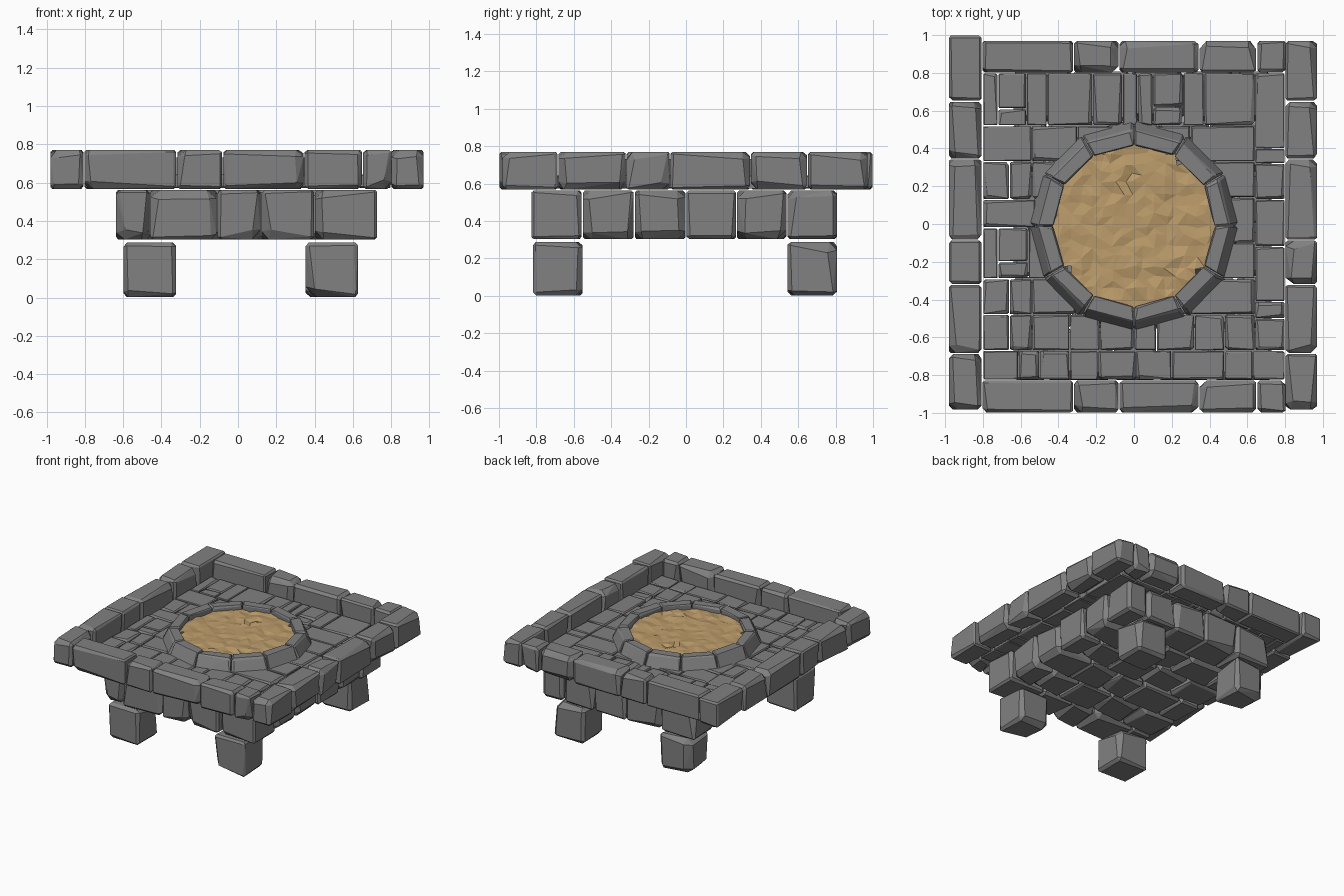
import bpy, bmesh, math, random
from itertools import product

if "Cube" in bpy.data.objects:
    bpy.data.objects.remove(bpy.data.objects["Cube"])
random.seed(7)


def material(name, rgb):
    m = bpy.data.materials.new(name)
    m.diffuse_color = (*rgb, 1)
    m.use_nodes = True
    m.node_tree.nodes["Principled BSDF"].inputs["Base Color"].default_value = m.diffuse_color
    return m


STONE = material("grey stone", (0.22, 0.22, 0.22))
SAND = material("tan sand", (0.50, 0.33, 0.145))


def finish(bm, name, mat):
    bmesh.ops.recalc_face_normals(bm, faces=bm.faces)
    me = bpy.data.meshes.new(name)
    bm.to_mesh(me)
    bm.free()
    me.materials.append(mat)
    ob = bpy.data.objects.new(name, me)
    bpy.context.collection.objects.link(ob)
    return ob


def add_stone(bm, lo, hi, cut, place=None):
    """Rough-hewn box: each corner is chipped by a random amount, then hulled."""
    verts = []
    gap = 0.003
    for signs in product((0, 1), repeat=3):
        chip = random.choice((0.35, 0.45, 0.6, 1.0)) * cut
        for face in range(3):
            p = []
            for ax in range(3):
                off = gap if ax == face else chip * random.uniform(0.7, 1.1)
                off = min(off, (hi[ax] - lo[ax]) * 0.4)
                p.append(hi[ax] - off if signs[ax] else lo[ax] + off)
            verts.append(bm.verts.new(place(*p) if place else p))
    res = bmesh.ops.convex_hull(bm, input=verts)
    junk = {v for k in ("geom_interior", "geom_unused") for v in res[k]
            if isinstance(v, bmesh.types.BMVert)}
    bmesh.ops.delete(bm, geom=list(junk), context='VERTS')


def stones(name, boxes, cut, place=None):
    bm = bmesh.new()
    for x0, x1, y0, y1, z0, z1 in boxes:
        add_stone(bm, (x0, y0, z0), (x1, y1, z1), cut, place)
    bmesh.ops.dissolve_limit(bm, angle_limit=0.01, verts=bm.verts, edges=bm.edges)
    return finish(bm, name, STONE)


def row(breaks, y0, y1, z):
    return [(a, b, y0, y1, *z) for a, b in zip(breaks, breaks[1:])]


def column(breaks, x0, x1, z):
    return [(x0, x1, a, b, *z) for a, b in zip(breaks, breaks[1:])]


# Four feet
for side, x in (("left", (-0.60, -0.32)), ("right", (0.35, 0.63))):
    for end, y in (("front", (-0.82, -0.55)), ("back", (0.54, 0.81))):
        stones(f"{end}_{side}_foot", [(*x, *y, 0, 0.29)], 0.06)

# Lower course: six rows of staggered blocks
ys = (-0.83, -0.555, -0.277, 0.0, 0.27, 0.54, 0.81)
bonds = ((-0.64, -0.46, -0.11, 0.12, 0.40, 0.73), (-0.64, -0.33, -0.02, 0.27, 0.54, 0.73))
course = []
for i in range(6):
    course += row(bonds[i % 2], ys[i], ys[i + 1], (0.30, 0.565))
stones("lower_course", course, 0.05)

# Raised rim walls
rim_z = (0.565, 0.773)
xb = (-0.805, -0.32, -0.08, 0.345, 0.65, 0.805)
yb = (-0.985, -0.685, -0.32, -0.085, 0.345, 0.65)
stones("front_rim", row(xb, -1.0, -0.825, rim_z), 0.045)
stones("back_rim", row(xb, 0.80, 0.973, rim_z), 0.045)
stones("left_rim", column(yb + (1.0,), -0.983, -0.805, rim_z), 0.045)
stones("right_rim", column(yb + (0.973,), 0.80, 0.973, rim_z), 0.045)

# Paved floor: bands of flagstones around the ring
fz = (0.57, 0.645)
floor = []
floor += row((-0.80, -0.72), 0.52, 0.80, fz) + column((0.52, 0.61, 0.80), -0.72, -0.57, fz)
floor += row((-0.57, -0.46, -0.22, -0.06, 0.02, 0.10), 0.52, 0.80, fz)
floor += column((0.52, 0.62, 0.80), 0.10, 0.26, fz) + row((0.26, 0.37, 0.64), 0.52, 0.80, fz)
floor += row((-0.80, -0.54, -0.30, 0.0, 0.30, 0.64), 0.33, 0.52, fz)
floor += row((-0.80, -0.66, -0.54, -0.35), 0.13, 0.33, fz)
floor += row((-0.80, -0.52, -0.35), -0.02, 0.13, fz)
floor += row((-0.80, -0.72), -0.29, -0.02, fz) + column((-0.29, -0.20, -0.02), -0.72, -0.56, fz)
floor += row((-0.56, -0.35), -0.29, -0.02, fz)
floor += row((-0.80, -0.66, -0.54, -0.30, 0.0, 0.30, 0.64), -0.48, -0.29, fz)
floor += row((-0.80, -0.66, -0.54, -0.34, -0.18, 0.0, 0.12, 0.32, 0.48, 0.64), -0.67, -0.48, fz)
floor += row((-0.80, -0.61, -0.50, -0.34, -0.19, 0.01, 0.20, 0.48, 0.63, 0.80), -0.825, -0.67, fz)
floor += column((-0.29, -0.10, 0.14, 0.33), 0.35, 0.64, fz)
floor += column((-0.67, -0.50, -0.41, -0.12, 0.13, 0.32, 0.40, 0.80), 0.64, 0.80, fz)
stones("paved_floor", floor, 0.022)


# Fire-pit ring: twelve wedges with a sloping outer wall
def bend(a, r, z):
    r -= 0.06 * max(0, (r - 0.42) / 0.14) * (z - 0.60) / 0.135
    t = a / 0.5
    return (r * math.cos(t), r * math.sin(t) - 0.01, z)


step = math.pi / 12
stones("pit_ring", [(i * step, (i + 1) * step, 0.425, 0.57, 0.60, 0.735) for i in range(12)],
       0.022, bend)

# Faceted sand bed inside the ring
bm = bmesh.new()
bmesh.ops.create_grid(bm, x_segments=18, y_segments=18, size=0.5)
for v in bm.verts:
    v.co.x += random.uniform(-0.015, 0.015)
    v.co.y += random.uniform(-0.015, 0.015) - 0.01
    v.co.z = 0.695 + random.uniform(-0.009, 0.009)
bmesh.ops.delete(bm, geom=[v for v in bm.verts if math.hypot(v.co.x, v.co.y + 0.01) > 0.487],
                 context='VERTS')
bmesh.ops.triangulate(bm, faces=bm.faces)
finish(bm, "sand_bed", SAND)
